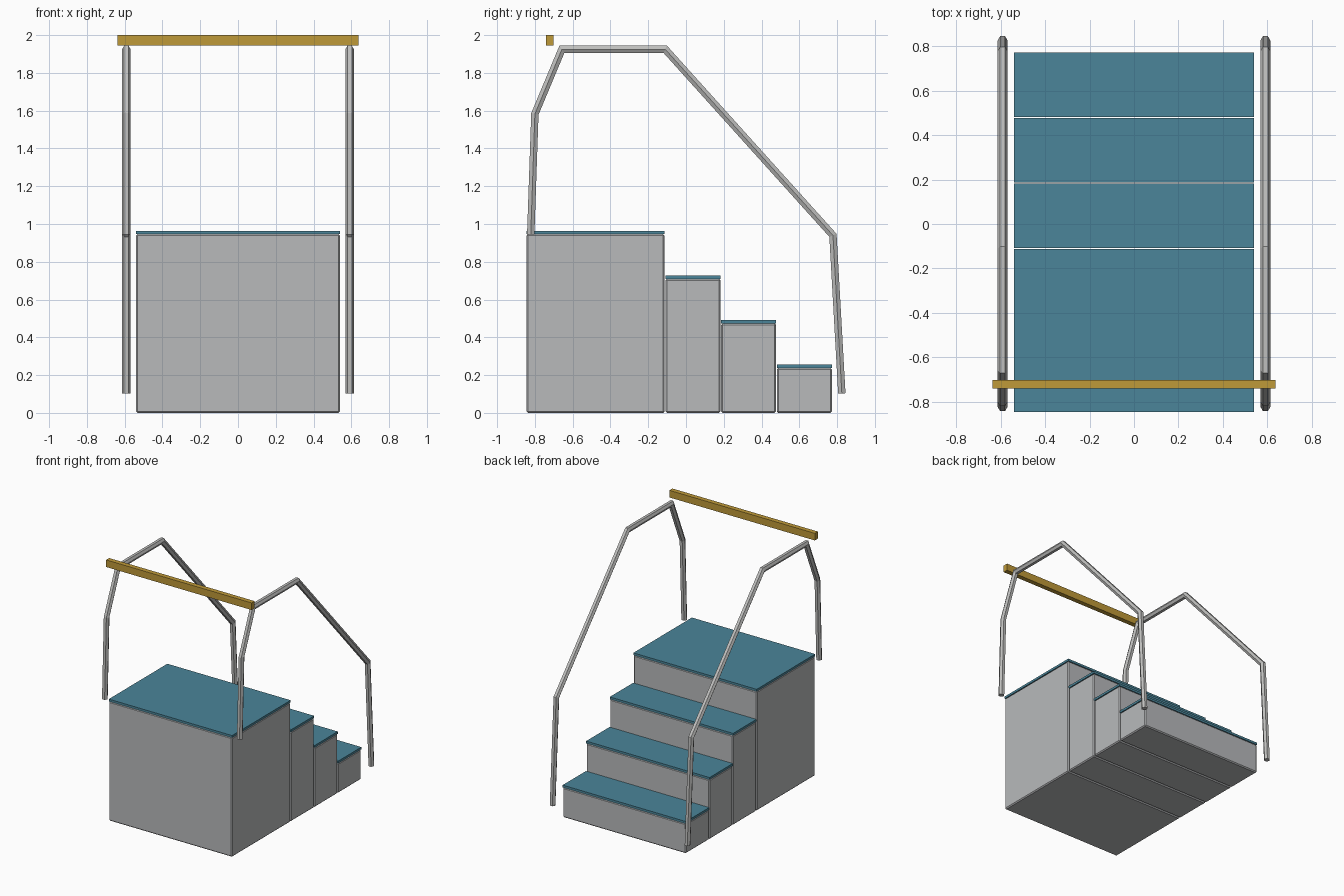
import bpy
import bmesh
import math
from mathutils import Vector

if "Cube" in bpy.data.objects:
    bpy.data.objects.remove(bpy.data.objects["Cube"])


def material(name, rgb):
    m = bpy.data.materials.new(name)
    m.diffuse_color = (*rgb, 1.0)
    m.use_nodes = True
    m.node_tree.nodes["Principled BSDF"].inputs["Base Color"].default_value = m.diffuse_color
    return m


GREY = material("painted grey", (0.48, 0.49, 0.50))
STEEL = material("rail steel", (0.52, 0.52, 0.51))
TEAL = material("teal tread", (0.07, 0.235, 0.32))
GOLD = material("golden bar", (0.52, 0.32, 0.04))


def finish(bm, name, mat):
    bmesh.ops.recalc_face_normals(bm, faces=bm.faces)
    mesh = bpy.data.meshes.new(name)
    bm.to_mesh(mesh)
    bm.free()
    mesh.materials.append(mat)
    obj = bpy.data.objects.new(name, mesh)
    bpy.context.collection.objects.link(obj)
    return obj


def box(name, half_x, y0, y1, z0, z1, mat, bevel=0.0):
    bm = bmesh.new()
    bmesh.ops.create_cube(bm, size=1)
    for v in bm.verts:
        v.co = (v.co.x * 2 * half_x,
                (y0 + y1) / 2 + v.co.y * (y1 - y0),
                (z0 + z1) / 2 + v.co.z * (z1 - z0))
    obj = finish(bm, name, mat)
    if bevel:
        mod = obj.modifiers.new("edge", 'BEVEL')
        mod.width = bevel
        mod.segments = 1
    return obj


def rail(name, x, path, radius, sides=6):
    """Mitred tube following a bent path in the y-z plane."""
    pts = [Vector((0, y, z)) for y, z in path]
    bm = bmesh.new()
    rings = []
    for i, p in enumerate(pts):
        a = (p - pts[i - 1]).normalized() if i else None
        b = (pts[i + 1] - p).normalized() if i < len(pts) - 1 else None
        a, b = a or b, b or a
        tangent = (a + b).normalized()
        normal = Vector((0, -tangent.z, tangent.y)) / tangent.dot(a)
        ring = []
        for k in range(sides):
            t = 2 * math.pi * k / sides
            offset = Vector((math.cos(t), 0, 0)) + normal * math.sin(t)
            ring.append(bm.verts.new(p + offset * radius + Vector((x, 0, 0))))
        rings.append(ring)
    for r, s in zip(rings, rings[1:]):
        for k in range(sides):
            n = (k + 1) % sides
            bm.faces.new((r[k], r[n], s[n], s[k]))
    bm.faces.new(rings[0])
    bm.faces.new(rings[-1])
    return finish(bm, name, STEEL)


# Platform and three descending steps, each with a tread on top
HALF = 0.54
blocks = [("platform", -0.845, -0.113, 0.964),
          ("upper_step", -0.109, 0.182, 0.728),
          ("middle_step", 0.186, 0.477, 0.491),
          ("lower_step", 0.481, 0.772, 0.255)]
for name, y0, y1, top in blocks:
    box(name, HALF, y0, y1, 0.0, top - 0.018, GREY, 0.008)
    box(name + "_tread", HALF, y0, y1, top - 0.018, top, TEAL)

# Bent handrails on both sides
path = [(-0.822, 0.945), (-0.80, 1.583), (-0.657, 1.925),
        (-0.11, 1.925), (0.778, 0.94), (0.825, 0.103)]
for side, x in (("left", -0.591), ("right", 0.591)):
    rail(side + "_handrail", x, path, 0.0225)

# Cross bar above the front of the rails
box("cross_bar", 0.637, -0.74, -0.702, 1.944, 2.0, GOLD)
